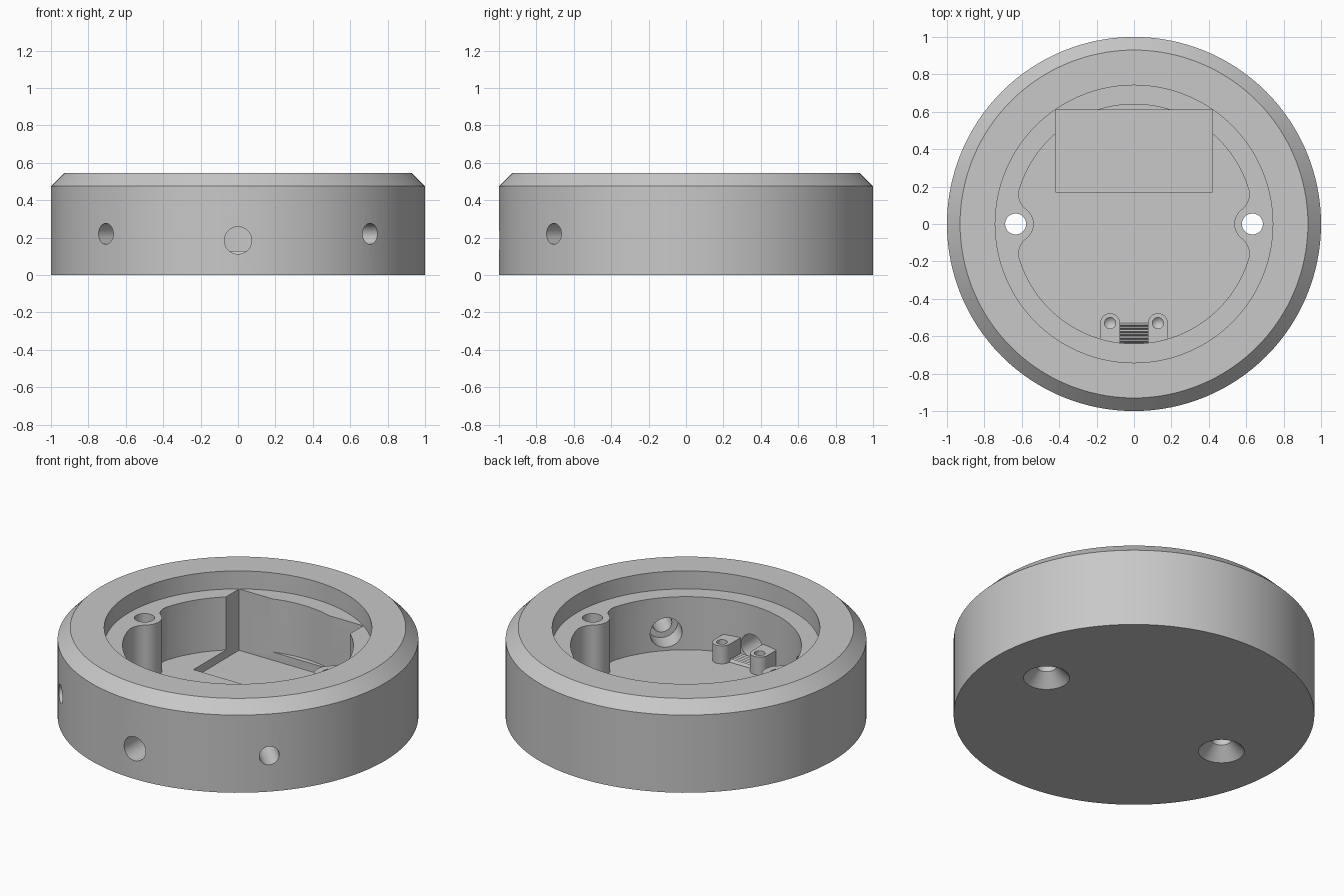
import bpy, bmesh, math
from mathutils import Matrix, Vector

if "Cube" in bpy.data.objects:
    bpy.data.objects.remove(bpy.data.objects["Cube"], do_unlink=True)

grey = bpy.data.materials.new("plain grey")
grey.use_nodes = True
grey.diffuse_color = (0.58, 0.58, 0.58, 1)
grey.node_tree.nodes["Principled BSDF"].inputs["Base Color"].default_value = grey.diffuse_color

HEIGHT, LEDGE, FLOOR, POCKET = 0.545, 0.435, 0.11, 0.06
CAVITY_R, SCREW_X, BOSS_R, FILLET = 0.64, 0.633, 0.097, 0.1


def finish(name, bm, matrix=Matrix()):
    bmesh.ops.remove_doubles(bm, verts=bm.verts, dist=1e-5)
    bmesh.ops.recalc_face_normals(bm, faces=bm.faces)
    mesh = bpy.data.meshes.new(name)
    bm.to_mesh(mesh)
    bm.free()
    mesh.transform(matrix)
    mesh.materials.append(grey)
    obj = bpy.data.objects.new(name, mesh)
    bpy.context.collection.objects.link(obj)
    return obj


def lathe(name, profile, steps=48, matrix=Matrix()):
    """Turn (radius, height) points around the z axis."""
    bm = bmesh.new()
    verts = [bm.verts.new((r, 0, z)) for r, z in profile]
    edges = [bm.edges.new(pair) for pair in zip(verts, verts[1:])]
    bmesh.ops.spin(bm, geom=verts + edges, cent=(0, 0, 0), axis=(0, 0, 1),
                   angle=math.tau, steps=steps)
    return finish(name, bm, matrix)


def prism(name, outline, low, high, matrix=Matrix()):
    """Extrude a flat outline from low to high along z."""
    bm = bmesh.new()
    face = bm.faces.new([bm.verts.new((x, y, low)) for x, y in outline])
    new = bmesh.ops.extrude_face_region(bm, geom=[face])["geom"]
    bmesh.ops.translate(bm, vec=(0, 0, high - low),
                        verts=[v for v in new if isinstance(v, bmesh.types.BMVert)])
    return finish(name, bm, matrix)


def cut(target, cutter):
    cutter.hide_render = True
    mod = target.modifiers.new("cut", "BOOLEAN")
    mod.operation, mod.solver, mod.object = "DIFFERENCE", "EXACT", cutter
    bpy.context.view_layer.objects.active = target
    bpy.ops.object.modifier_apply(modifier=mod.name)
    bpy.data.objects.remove(cutter, do_unlink=True)


def smooth(obj):
    bpy.ops.object.select_all(action="DESELECT")
    obj.select_set(True)
    bpy.context.view_layer.objects.active = obj
    bpy.ops.object.shade_smooth_by_angle(angle=math.radians(30))


def arc(cx, cy, r, start, end, n):
    return [(cx + r * math.cos(start + (end - start) * i / n),
             cy + r * math.sin(start + (end - start) * i / n)) for i in range(n + 1)]


def cavity_outline():
    """Round wall with two filleted screw bosses bulging inwards."""
    reach = CAVITY_R - FILLET
    fx = (reach**2 + SCREW_X**2 - (BOSS_R + FILLET)**2) / (2 * SCREW_X)
    fy = math.sqrt(reach**2 - fx**2)
    wall = math.atan2(fy, fx)
    boss = math.atan2(fy, fx - SCREW_X)
    quarter = arc(SCREW_X, 0, BOSS_R, math.pi, boss, 8)
    quarter += arc(fx, fy, FILLET, boss - math.pi, wall, 12)[1:]
    quarter += arc(0, 0, CAVITY_R, wall, math.pi / 2, 26)[1:]
    half = quarter + [(-x, y) for x, y in quarter[-2::-1]]
    return half + [(x, -y) for x, y in half[-2:0:-1]]


# Chamfered round housing
housing = lathe("housing", [(0, 0), (1, 0), (1, 0.475), (0.93, HEIGHT), (0, HEIGHT)], 128)

# Lid recess, main cavity and rectangular pocket
cut(housing, lathe("recess_cutter", [(0, LEDGE), (0.742, LEDGE), (0.742, 0.7), (0, 0.7)], 128))
cut(housing, prism("cavity_cutter", cavity_outline(), FLOOR, 0.5))
cut(housing, prism("pocket_cutter", [(-0.42, 0.17), (0.42, 0.17), (0.42, 0.61), (-0.42, 0.61)],
                   POCKET, 0.48))

# Countersunk screw holes
for side in (-1, 1):
    cut(housing, lathe("screw_cutter", [(0, -0.01), (0.138, -0.01), (0.056, 0.072),
                                        (0.056, 0.6), (0, 0.6)],
                       matrix=Matrix.Translation((side * SCREW_X, 0, 0))))


def radial(direction, z):
    turn = Vector(direction).to_track_quat("Z", "Y").to_matrix().to_4x4()
    return Matrix.Translation((0, 0, z)) @ turn


# Cable hole at the front and stepped holes at the front corners
cut(housing, lathe("cable_cutter", [(0, 0.5), (0.073, 0.5), (0.073, 1.1), (0, 1.1)],
                   matrix=radial((0, -1, 0), 0.185)))
for side in (-1, 1):
    cut(housing, lathe("side_cutter", [(0, 0.5), (0.09, 0.5), (0.09, 0.77), (0.056, 0.77),
                                       (0.056, 1.1), (0, 1.1)],
                       matrix=radial((side, -1, 0), 0.22)))
smooth(housing)

# Clamp posts with blind screw holes
POST_X, POST_Y, POST_R, POST_TOP = 0.128, -0.53, 0.053, 0.22
for side, label in ((1, "left"), (-1, "right")):
    x = side * POST_X
    outline = arc(x, POST_Y, POST_R, 0, math.pi, 20)
    outline += [(x - POST_R, -0.64), (x + POST_R, -0.64)]
    post = prism(label + "_clamp_post", outline, FLOOR - 0.01, POST_TOP)
    cut(post, lathe("post_cutter", [(0, 0.12), (0.03, 0.15), (0.03, 0.3), (0, 0.3)], 24,
                    Matrix.Translation((x, POST_Y, 0))))
    smooth(post)

# Ridged grip strip between the posts
TEETH, PITCH = 6, 0.0175
ridge = [(-0.53, FLOOR - 0.01)]
for i in range(TEETH):
    y = -0.53 - i * PITCH
    ridge += [(y, FLOOR + 0.002), (y - PITCH / 2, FLOOR + 0.018)]
end = -0.53 - TEETH * PITCH
ridge += [(end, FLOOR + 0.002), (end, FLOOR - 0.01)]
axes = Matrix(((0, 0, 1, 0), (1, 0, 0, 0), (0, 1, 0, 0), (0, 0, 0, 1)))
prism("grip_ridges", ridge, -0.075, 0.075, axes)
